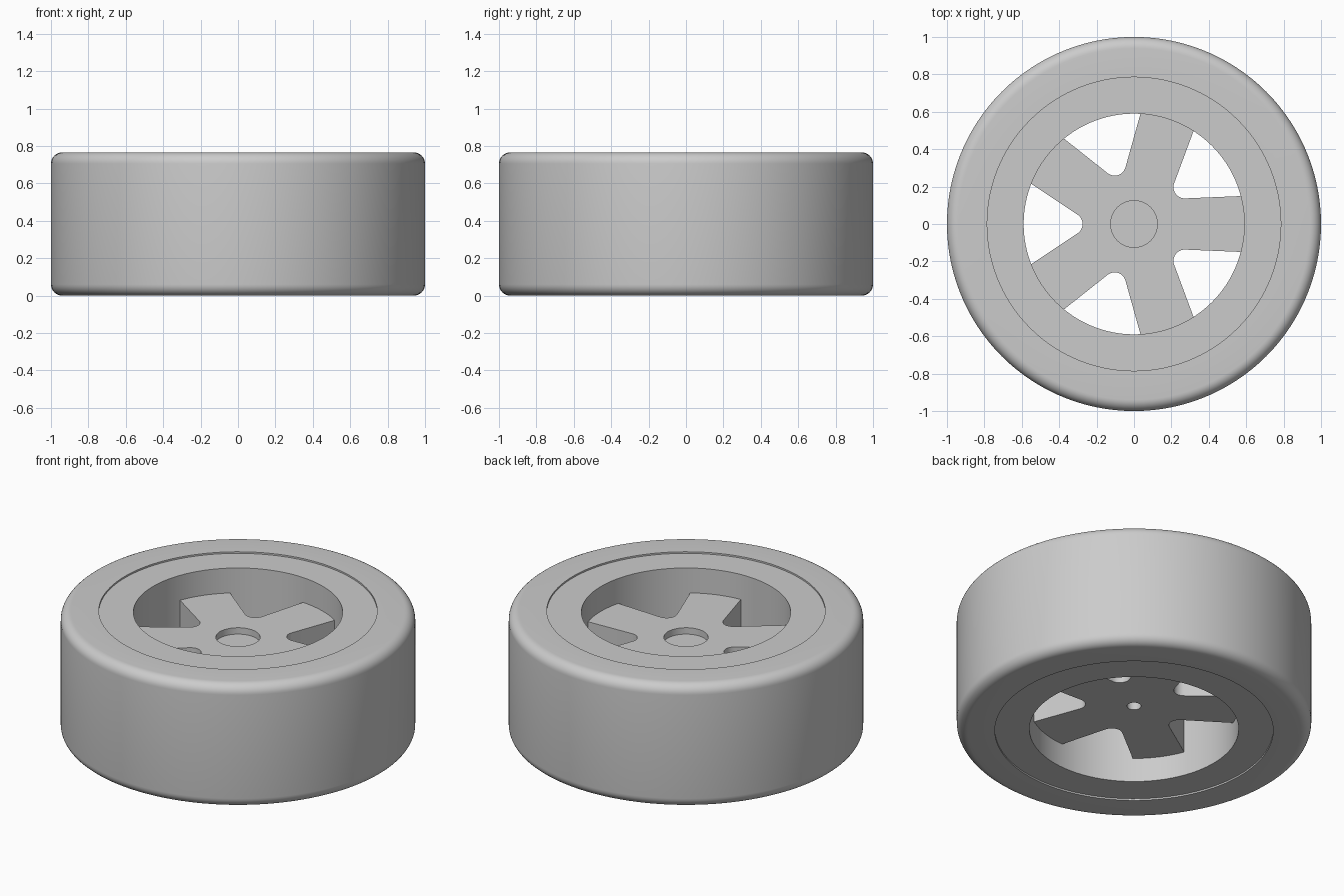
import bpy, bmesh
from math import sin, cos, pi, radians, atan2
from mathutils import Matrix, Vector

cube = bpy.data.objects.get("Cube")
if cube:
    bpy.data.objects.remove(cube, do_unlink=True)

HEIGHT, TYRE_R, SEAT_R, RIM_R = 0.765, 1.0, 0.785, 0.59
RECESS, ROUND, SEGMENTS = 0.01, 0.06, 120
PLATE_LOW, PLATE_TOP = 0.16, 0.6

grey = bpy.data.materials.new("plain grey")
grey.use_nodes = True
grey.diffuse_color = (0.6, 0.6, 0.6, 1)
grey.node_tree.nodes["Principled BSDF"].inputs["Base Color"].default_value = grey.diffuse_color


def finish(name, bm):
    bmesh.ops.recalc_face_normals(bm, faces=bm.faces)
    mesh = bpy.data.meshes.new(name)
    bm.to_mesh(mesh)
    bm.free()
    mesh.materials.append(grey)
    obj = bpy.data.objects.new(name, mesh)
    bpy.context.collection.objects.link(obj)
    return obj


def smooth(obj):
    bpy.ops.object.select_all(action='DESELECT')
    obj.select_set(True)
    bpy.context.view_layer.objects.active = obj
    bpy.ops.object.shade_smooth_by_angle(angle=radians(30))


def lathe(name, profile):
    """Revolve a closed (radius, height) profile around z."""
    bm = bmesh.new()
    verts = [bm.verts.new((r, 0, z)) for r, z in profile]
    edges = [bm.edges.new((v, verts[i - 1])) for i, v in enumerate(verts)]
    bmesh.ops.spin(bm, geom=verts + edges, cent=(0, 0, 0), axis=(0, 0, 1),
                   angle=2 * pi, steps=SEGMENTS, use_duplicate=False)
    bmesh.ops.remove_doubles(bm, verts=bm.verts, dist=1e-5)
    obj = finish(name, bm)
    smooth(obj)
    return obj


def arc(cx, cy, r, start, end, steps):
    return [(cx + r * cos(start + (end - start) * i / steps),
             cy + r * sin(start + (end - start) * i / steps)) for i in range(steps + 1)]


# Tyre with rounded shoulders
edge = TYRE_R - ROUND
lathe("tyre", [(SEAT_R, 0)]
      + arc(edge, ROUND, ROUND, -pi / 2, 0, 8)
      + arc(edge, HEIGHT - ROUND, ROUND, 0, pi / 2, 8)
      + [(SEAT_R, HEIGHT)])

# Rim barrel, slightly recessed in the tyre
lathe("rim", [(RIM_R, RECESS), (SEAT_R, RECESS),
              (SEAT_R, HEIGHT - RECESS), (RIM_R, HEIGHT - RECESS)])

# Five-spoke plate: outline runs along each rounded window, then each spoke end
slant = radians(33.7)
tip_x, tip_r = 0.335, 0.06
corner_x, corner_y = 0.559, 0.221
outer_r = Vector((corner_x, corner_y)).length
half = atan2(corner_y, corner_x)
window = [(corner_x, -corner_y)] \
    + arc(tip_x, 0, tip_r, 1.5 * pi - slant, pi / 2 + slant, 14)
spoke_end = arc(0, 0, outer_r, half, 2 * pi / 5 - half, 10)

bm = bmesh.new()
outline = []
for k in range(5):
    turn = Matrix.Rotation(radians(36 + 72 * k), 3, 'Z')
    for x, y in window + spoke_end[:-1]:
        outline.append(bm.verts.new(turn @ Vector((x, y, PLATE_LOW))))
face = bm.faces.new(outline)
top = bmesh.ops.extrude_face_region(bm, geom=[face], use_keep_orig=True)["geom"]
bmesh.ops.translate(bm, vec=(0, 0, PLATE_TOP - PLATE_LOW),
                    verts=[g for g in top if isinstance(g, bmesh.types.BMVert)])
spokes = finish("spokes", bm)


# Shallow cap seat above, narrow axle bore below
def bore(name, radius, low, high):
    bm = bmesh.new()
    bmesh.ops.create_cone(bm, cap_ends=True, segments=48, radius1=radius, radius2=radius,
                          depth=high - low,
                          matrix=Matrix.Translation((0, 0, (low + high) / 2)))
    cutter = finish(name, bm)
    cutter.hide_render = True
    mod = spokes.modifiers.new(name, 'BOOLEAN')
    mod.operation, mod.solver, mod.object = 'DIFFERENCE', 'EXACT', cutter
    bpy.context.view_layer.objects.active = spokes
    bpy.ops.object.modifier_apply(modifier=name)
    bpy.data.objects.remove(cutter, do_unlink=True)


bore("cap_seat_cutter", 0.125, PLATE_TOP - 0.04, PLATE_TOP + 0.1)
bore("axle_bore_cutter", 0.04, PLATE_LOW - 0.1, PLATE_LOW + 0.3)
smooth(spokes)
